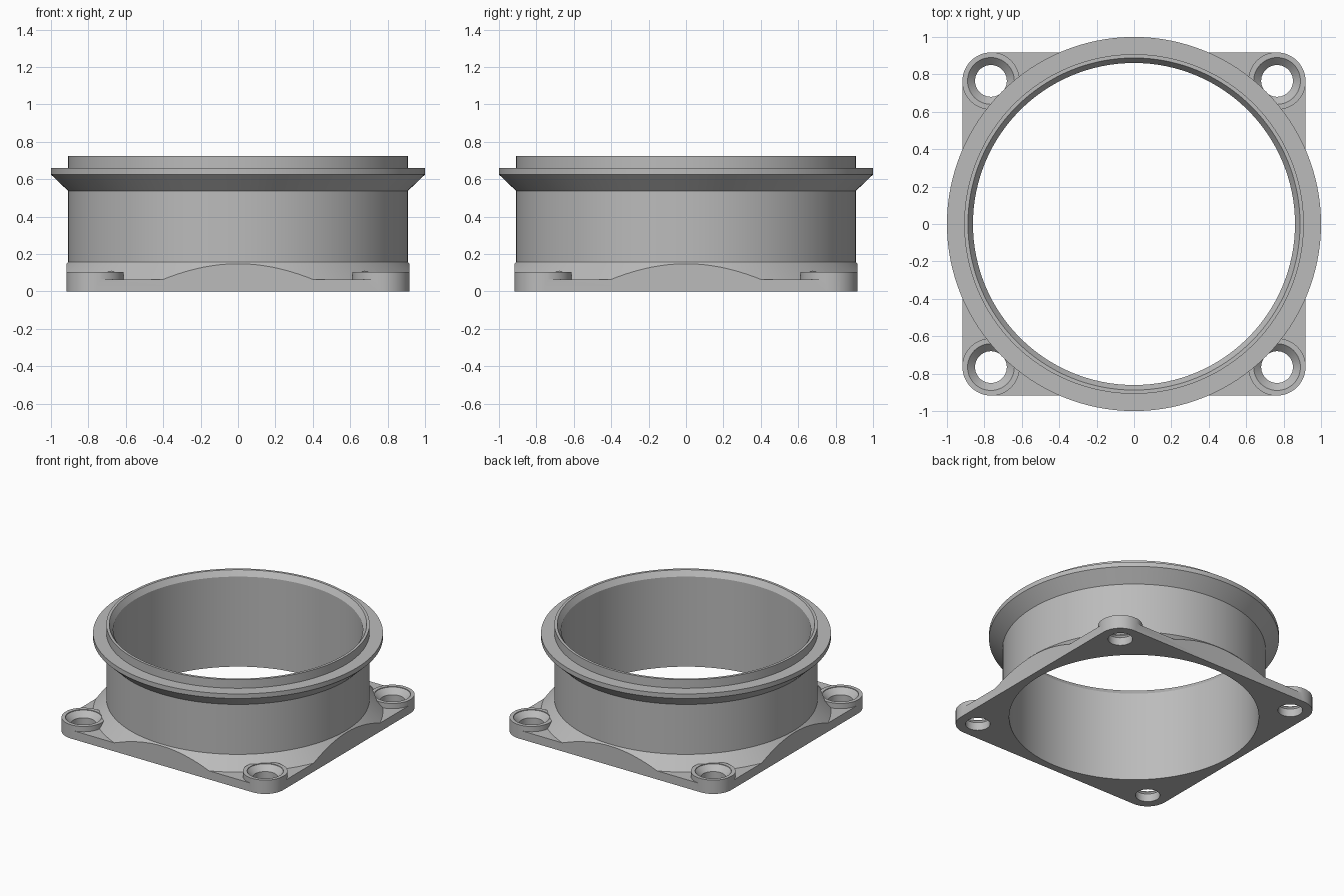
import bpy, bmesh
from math import sin, cos, pi, radians

cube = bpy.data.objects.get("Cube")
if cube:
    bpy.data.objects.remove(cube, do_unlink=True)

HALF = 0.917        # half width of the square base
CORNER = 0.152      # corner radius
HOLE = HALF - CORNER
CENTRES = [(sx * HOLE, sy * HOLE) for sx in (-1, 1) for sy in (-1, 1)]

grey = bpy.data.materials.new("grey")
grey.use_nodes = True
grey.diffuse_color = (0.5, 0.5, 0.5, 1)
grey.node_tree.nodes["Principled BSDF"].inputs["Base Color"].default_value = (0.5, 0.5, 0.5, 1)


def circle(r, z, n, cx=0, cy=0):
    return [(cx + r * cos(2 * pi * i / n), cy + r * sin(2 * pi * i / n), z) for i in range(n)]


def rounded_square(z, grow=1.0, steps=12):
    pts = []
    for q, (sx, sy) in enumerate([(1, 1), (-1, 1), (-1, -1), (1, -1)]):
        for i in range(steps + 1):
            a = (q + i / steps) * pi / 2
            pts.append((grow * (sx * HOLE + CORNER * cos(a)),
                        grow * (sy * HOLE + CORNER * sin(a)), z))
    return pts


def loft(bm, loops, closed):
    """Skin a stack of loops; closed wraps round, otherwise the ends are capped."""
    rows = [[bm.verts.new(p) for p in loop] for loop in loops]
    pairs = list(zip(rows, rows[1:]))
    if closed:
        pairs.append((rows[-1], rows[0]))
    else:
        bm.faces.new(rows[0])
        bm.faces.new(rows[-1])
    for a, b in pairs:
        n = len(a)
        for i in range(n):
            j = (i + 1) % n
            bm.faces.new((a[i], a[j], b[j], b[i]))


def make(name, stacks, closed=False):
    bm = bmesh.new()
    for loops in stacks:
        loft(bm, loops, closed)
    bmesh.ops.recalc_face_normals(bm, faces=bm.faces)
    mesh = bpy.data.meshes.new(name)
    bm.to_mesh(mesh)
    bm.free()
    mesh.materials.append(grey)
    obj = bpy.data.objects.new(name, mesh)
    bpy.context.collection.objects.link(obj)
    return obj


def combine(target, helper, operation):
    helper.hide_render = True
    mod = target.modifiers.new(operation.lower(), "BOOLEAN")
    mod.operation, mod.object, mod.solver = operation, helper, "EXACT"
    bpy.context.view_layer.objects.active = target
    bpy.ops.object.modifier_apply(modifier=mod.name)
    bpy.data.objects.remove(helper, do_unlink=True)


# Tube, flange, sloping foot and base disc in one turned profile
profile = [(0.861, 0), (1.3, 0), (1.3, 0.065), (1.0, 0.065), (0.908, 0.157),
           (0.908, 0.537), (1.0, 0.625), (1.0, 0.66), (0.908, 0.66),
           (0.908, 0.725), (0.888, 0.725), (0.861, 0.685)]
body = make("flanged_tube_mount", [[circle(r, z, 128) for r, z in profile]], closed=True)

# Raised screw bosses
bosses = make("screw_bosses", [[circle(0.154, z, 48, x, y) for z in (0.02, 0.105)]
                               for x, y in CENTRES])
combine(body, bosses, "UNION")

# Trim the base to a rounded square
frame = make("square_trimmer", [[rounded_square(-0.1), rounded_square(0.3),
                                 rounded_square(0.3, 1.8), rounded_square(-0.1, 1.8)]], closed=True)
combine(body, frame, "DIFFERENCE")

# Countersunk screw holes
drill = [(0.085, -0.1), (0.085, 0.06), (0.125, 0.1), (0.125, 0.3)]
drills = make("screw_drills", [[circle(r, z, 48, x, y) for r, z in drill] for x, y in CENTRES])
combine(body, drills, "DIFFERENCE")

bpy.ops.object.select_all(action="DESELECT")
body.select_set(True)
bpy.context.view_layer.objects.active = body
bpy.ops.object.shade_smooth_by_angle(angle=radians(25))
